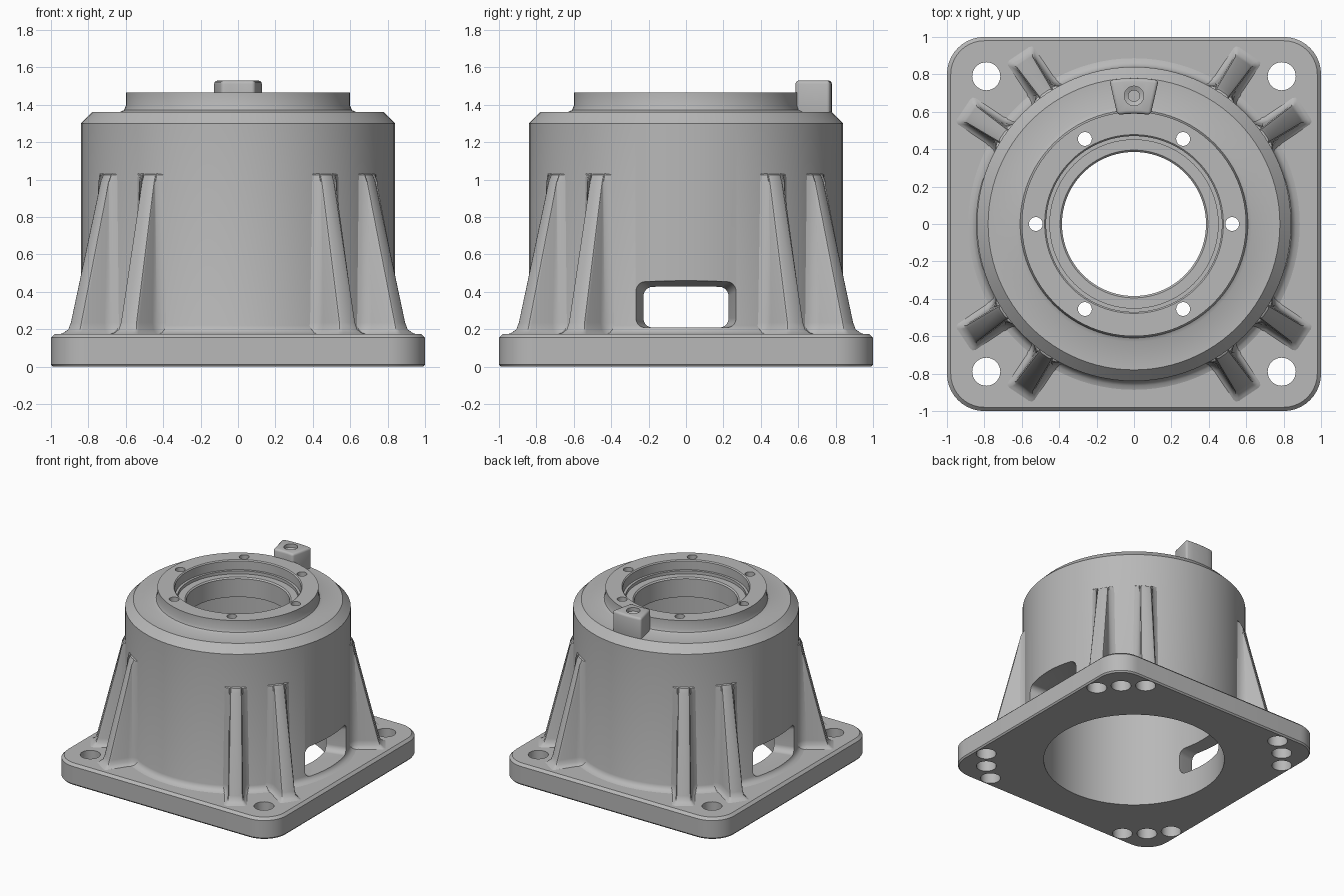
import bpy, bmesh
from math import cos, sin, pi, radians
from mathutils import Matrix

cube = bpy.data.objects.get("Cube")
if cube:
    bpy.data.objects.remove(cube, do_unlink=True)

GREY = (0.48, 0.48, 0.48, 1)
metal = bpy.data.materials.new("cast grey")
metal.diffuse_color = GREY
metal.use_nodes = True
metal.node_tree.nodes["Principled BSDF"].inputs["Base Color"].default_value = GREY


def loft(name, rings, closed=False):
    """Skin equal-length point rings; closed joins last to first, otherwise cap the ends."""
    bm = bmesh.new()
    loops = [[bm.verts.new(p) for p in ring] for ring in rings]
    n = len(loops[0])
    pairs = list(zip(loops, loops[1:]))
    if closed:
        pairs.append((loops[-1], loops[0]))
    else:
        bm.faces.new(loops[0])
        bm.faces.new(loops[-1])
    for a, b in pairs:
        for i in range(n):
            j = (i + 1) % n
            bm.faces.new((a[i], a[j], b[j], b[i]))
    bmesh.ops.recalc_face_normals(bm, faces=bm.faces)
    mesh = bpy.data.meshes.new(name)
    bm.to_mesh(mesh)
    bm.free()
    mesh.materials.append(metal)
    obj = bpy.data.objects.new(name, mesh)
    bpy.context.collection.objects.link(obj)
    return obj


def circle(r, z, cx=0, cy=0, n=96):
    return [(cx + r * cos(2 * pi * i / n), cy + r * sin(2 * pi * i / n), z) for i in range(n)]


def round_rect(hx, hy, r, n=10):
    pts = []
    for k, (sx, sy) in enumerate(((1, 1), (-1, 1), (-1, -1), (1, -1))):
        for i in range(n + 1):
            a = pi / 2 * (k + i / n)
            pts.append((sx * (hx - r) + r * cos(a), sy * (hy - r) + r * sin(a)))
    return pts


def activate(obj):
    bpy.ops.object.select_all(action='DESELECT')
    obj.select_set(True)
    bpy.context.view_layer.objects.active = obj


def cut(obj, cutters):
    activate(obj)
    for c in cutters:
        c.hide_render = True
        mod = obj.modifiers.new("cut", 'BOOLEAN')
        mod.operation = 'DIFFERENCE'
        mod.solver = 'EXACT'
        mod.object = c
        bpy.ops.object.modifier_apply(modifier=mod.name)
        bpy.data.objects.remove(c, do_unlink=True)


def drill(profile, cx=0, cy=0, n=32):
    return loft("drill", [circle(r, z, cx, cy, n) for r, z in profile])


parts = []

# Square base plate with rounded corners, bore, bolt holes and blind holes
plate = loft("base_plate", [
    [(x, y, z) for x, y in round_rect(h, h, h - 0.8)]
    for h, z in ((0.99, 0), (1, 0.012), (1, 0.155), (0.98, 0.175))])
holes = [drill([(0.68, -0.1), (0.68, 0.3)], n=96)]
for q in range(4):
    for off in (-9.5, 0, 9.5):
        a = radians(45 + 90 * q + off)
        tip = [(0.075, 0.3)] if off == 0 else [(0.075, 0.1), (0.02, 0.13)]
        holes.append(drill([(0.075, -0.1)] + tip, 1.117 * cos(a), 1.117 * sin(a)))
cut(plate, holes)
parts.append(plate)

# Turned housing: outer wall, shoulder, collar, stepped bore and cavity
profile = [(0.68, 0.15), (0.89, 0.15), (0.89, 0.174), (0.865, 0.181), (0.847, 0.198),
           (0.84, 0.22), (0.84, 1.3), (0.78, 1.362), (0.63, 1.362), (0.609, 1.372),
           (0.6, 1.395), (0.6, 1.465), (0.478, 1.465), (0.47, 1.457), (0.47, 1.385),
           (0.45, 1.385), (0.45, 1.36), (0.395, 1.36), (0.385, 1.35), (0.385, 1.2),
           (0.68, 1.2)]
housing = loft("housing", [circle(r, z) for r, z in profile], closed=True)
cutters = []
for s in (-1, 1):
    # Flared side window
    cutters.append(loft("window_cutter", [
        [(s * x, y, 0.21 + h + z) for y, z in round_rect(w, h, 0.05)]
        for x, w, h in ((0.6, 0.22, 0.105), (0.68, 0.235, 0.11),
                        (0.84, 0.28, 0.125), (0.92, 0.3, 0.133))]))
for k in range(6):
    a = k * pi / 3
    cutters.append(drill([(0.037, 1.1), (0.037, 1.6)], 0.525 * cos(a), 0.525 * sin(a)))
cut(housing, cutters)
parts.append(housing)


# Eight tapered ribs with flared roots and feet
def rib_section(ro, h, z):
    half = [(0.76, h + 0.06), (0.825, h + 0.055), (0.845, h + 0.025),
            (0.87, h + 0.007), (0.9, h), (ro - 0.02, h), (ro - 0.006, h - 0.006),
            (ro, h - 0.02)]
    half = [(min(r, ro), w) for r, w in half]
    return [(r, w, z) for r, w in half] + [(r, -w, z) for r, w in reversed(half)]


rib_rows = [(1.12, 0.1, 0.165), (1.085, 0.075, 0.181), (1.062, 0.062, 0.2),
            (1.05, 0.056, 0.235), (0.865, 0.045, 0.99), (0.85, 0.043, 1.025),
            (0.825, 0.04, 1.04)]
for q in range(4):
    for side, off in (("a", 34), ("b", 56)):
        rib = loft(f"rib_{q + 1}{side}", [rib_section(*row) for row in rib_rows])
        rib.data.transform(Matrix.Rotation(radians(90 * q + off), 4, 'Z'))
        parts.append(rib)

# Wedge-shaped lug on the rear of the shoulder, with a stepped hole
outline = [(0.78 * sin(radians(a)), 0.78 * cos(radians(a))) for a in (-9.7, -5, 0, 5, 9.7)]
outline += [(0.59 * sin(radians(a)), 0.59 * cos(radians(a))) for a in (8.7, 4, 0, -4, -8.7)]
lug = loft("rear_lug", [[(x, y, z) for x, y in outline] for z in (1.33, 1.53)])
activate(lug)
bevel = lug.modifiers.new("rounding", 'BEVEL')
bevel.width = 0.018
bevel.segments = 3
bevel.limit_method = 'ANGLE'
bpy.ops.object.modifier_apply(modifier=bevel.name)
cut(lug, [drill([(0.03, 1.4), (0.03, 1.49), (0.052, 1.5), (0.052, 1.6)], 0, 0.685)])
parts.append(lug)

# Smooth curved walls, keep machined edges crisp
for obj in parts:
    activate(obj)
    bpy.ops.object.shade_smooth_by_angle(angle=radians(32))
